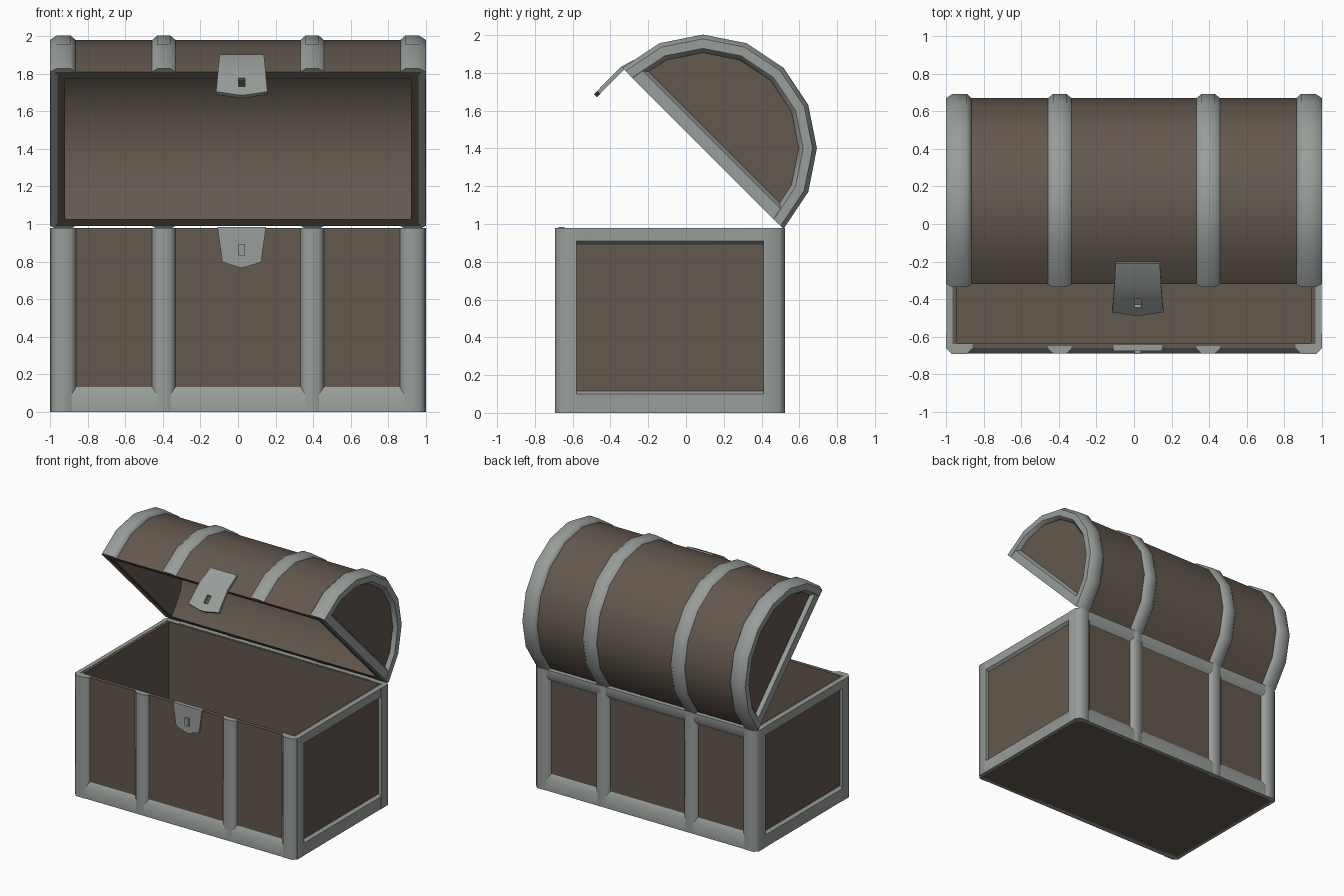
import bpy, bmesh, math

if "Cube" in bpy.data.objects:
    bpy.data.objects.remove(bpy.data.objects["Cube"])


def material(name, col):
    m = bpy.data.materials.new(name)
    m.diffuse_color = (*col, 1)
    m.use_nodes = True
    m.node_tree.nodes["Principled BSDF"].inputs["Base Color"].default_value = m.diffuse_color
    return m


WOOD = material("brown_wood", (0.125, 0.098, 0.077))
METAL = material("grey_metal", (0.315, 0.342, 0.325))


def finish(name, bm, mat, angle=50, solid=0):
    bmesh.ops.recalc_face_normals(bm, faces=bm.faces)
    me = bpy.data.meshes.new(name)
    bm.to_mesh(me)
    bm.free()
    me.materials.append(mat)
    ob = bpy.data.objects.new(name, me)
    bpy.context.collection.objects.link(ob)
    bpy.ops.object.select_all(action='DESELECT')
    ob.select_set(True)
    bpy.context.view_layer.objects.active = ob
    if solid:
        s = ob.modifiers.new("thickness", 'SOLIDIFY')
        s.thickness, s.offset = solid, 0
        bpy.ops.object.modifier_apply(modifier=s.name)
    bpy.ops.object.shade_smooth_by_angle(angle=math.radians(angle))
    return ob


def loft(name, rings, mat, caps=True, loop=False, angle=50):
    """Join closed rings of points into a skin, capped or looped."""
    bm = bmesh.new()
    vs = [[bm.verts.new(p) for p in r] for r in rings]
    n = len(rings[0])
    pairs = list(zip(vs, vs[1:])) + ([(vs[-1], vs[0])] if loop else [])
    for a, b in pairs:
        for i in range(n):
            j = (i + 1) % n
            bm.faces.new((a[i], a[j], b[j], b[i]))
    if caps and not loop:
        bm.faces.new(vs[0])
        bm.faces.new(vs[-1])
    return finish(name, bm, mat, angle)


def back(y):
    """Mirror a front depth to the back of the base."""
    return -0.17 - y


# base: open wooden box
bm = bmesh.new()
bmesh.ops.create_cube(bm, size=1)
for v in bm.verts:
    v.co = (v.co.x * 1.95, v.co.y * 1.16 - 0.085, (v.co.z + 0.5) * 0.978)
top = max(bm.faces, key=lambda f: f.calc_center_median().z)
bmesh.ops.inset_region(bm, faces=[top], thickness=0.045)
inner = bmesh.ops.extrude_face_region(bm, geom=[top])['geom']
bmesh.ops.delete(bm, geom=[top], context='FACES')
for g in inner:
    if isinstance(g, bmesh.types.BMVert):
        g.co.z = 0.04
finish("base_box", bm, WOOD)

# base: upright corner and middle bands, front and back
for flip, side in ((lambda y: y, "front"), (back, "back")):
    for s, hand in ((-1, "left"), (1, "right")):
        corner = [(1, -0.58), (1, -0.66), (0.97, -0.693), (0.89, -0.693), (0.86, -0.663), (0.86, -0.64), (0.97, -0.64), (0.97, -0.58)]
        middle = [(0.457, -0.65), (0.457, -0.665), (0.43, -0.69), (0.36, -0.69), (0.333, -0.665), (0.333, -0.65)]
        for prof, part in ((corner, "corner_band"), (middle, "middle_band")):
            loft(f"{side}_{hand}_{part}",
                 [[(s * x, flip(y), z) for x, y in prof] for z in (0, 0.98)], METAL)
    # base: lower rails
    rail = [(-0.65, 0), (-0.69, 0), (-0.69, 0.09), (-0.665, 0.132), (-0.65, 0.132)]
    loft(f"{side}_lower_rail", [[(x, flip(y), z) for y, z in rail] for x in (-0.96, 0.96)], METAL)
rail = [(-0.65, 0.98), (-0.69, 0.98), (-0.69, 0.92), (-0.665, 0.885), (-0.65, 0.885)]
loft("back_upper_rail", [[(x, back(y), z) for y, z in rail] for x in (-0.96, 0.96)], METAL)


# base: end frames around the side panels
def rect(x, y0, y1, z0, z1):
    return [(x, y0, z0), (x, y1, z0), (x, y1, z1), (x, y0, z1)]


for s, hand in ((-1, "left"), (1, "right")):
    loft(f"{hand}_end_frame", [rect(s * 0.965, -0.665, 0.495, 0, 0.98),
                               rect(s * 0.998, -0.665, 0.495, 0, 0.98),
                               rect(s * 0.998, -0.60, 0.43, 0.10, 0.91),
                               rect(s * 0.973, -0.578, 0.408, 0.118, 0.892)],
         METAL, loop=True)

# lid: open half barrel, swung back on its hinge
CY, CZ, SEG = 0.09, 1.40, 8
ANGLES = [math.radians(135 - 180 * i / SEG) for i in range(SEG + 1)]


def arc(x, r):
    return [(x, CY + r * math.cos(a), CZ + r * math.sin(a)) for a in ANGLES]


bm = bmesh.new()
A, B, C, D = [[bm.verts.new(p) for p in arc(x, r)] for x, r in
              ((-0.972, 0.58), (0.972, 0.58), (0.92, 0.53), (-0.92, 0.53))]
for p, q in ((A, B), (C, D)):
    for i in range(SEG):
        bm.faces.new((p[i], p[i + 1], q[i + 1], q[i]))
for r in (A, B, C, D):
    bm.faces.new(r)
for i in (0, SEG):
    bm.faces.new((A[i], B[i], C[i], D[i]))
bm.faces.new((A[0], D[0], D[-1], A[-1]))
bm.faces.new((B[0], C[0], C[-1], B[-1]))
finish("lid_barrel", bm, WOOD)


# lid: curved metal bands
def lid_band(name, prof, s):
    rings = [[(s * x, CY + r * math.cos(a), CZ + r * math.sin(a)) for x, r in prof] for a in ANGLES]
    loft(name, rings, METAL)


K = math.sqrt(0.5)
for s, hand in ((-1, "left"), (1, "right")):
    lid_band(f"lid_{hand}_corner_band",
             [(0.865, 0.57), (0.865, 0.58), (0.89, 0.603), (0.965, 0.603), (1.0, 0.58),
              (1.0, 0.53), (0.973, 0.507), (0.96, 0.507), (0.96, 0.57)], s)
    lid_band(f"lid_{hand}_middle_band",
             [(0.457, 0.57), (0.457, 0.58), (0.43, 0.603), (0.36, 0.603), (0.333, 0.58), (0.333, 0.57)], s)
    # lid: straight bar along the bottom of each end
    bar = [(0.96, -0.001), (0.998, -0.001), (0.998, 0.065), (0.973, 0.085), (0.96, 0.085)]
    loft(f"lid_{hand}_end_bar",
         [[(s * x, CY + K * (n - t), CZ + K * (n + t)) for x, n in bar] for t in (-0.56, 0.56)], METAL)

# hasp on the lid: bent plate with a slot
LX = 0.02
rows = [(-0.205, 1.893, 0.118), (-0.335, 1.825, 0.125), (-0.39, 1.77, 0.13),
        (-0.437, 1.723, 0.134), (-0.462, 1.697, 0.138)]
bm = bmesh.new()
grid = []
for k, (y, z, w) in enumerate(rows):
    row = []
    for x in (-w, -0.018, 0.018, w):
        d = 0.018 if k == 4 and abs(x) < 0.05 else 0
        row.append(bm.verts.new((LX + x, y - d, z - d)))
    grid.append(row)
for k in range(4):
    for i in range(3):
        if (k, i) != (2, 1):
            bm.faces.new((grid[k][i], grid[k][i + 1], grid[k + 1][i + 1], grid[k + 1][i]))
finish("lid_hasp", bm, METAL, solid=0.022)

# lock plate and lug on the front
plate = [(-0.13, 0.985), (0.13, 0.985), (0.103, 0.797), (0, 0.765), (-0.103, 0.797)]
loft("lock_plate", [[(LX + x, y, z) for x, z in plate] for y in (-0.643, -0.676)], METAL)
loft("lock_lug", [[(LX + x, y, z) for x, z in
                   ((-0.017, 0.832), (0.017, 0.832), (0.017, 0.893), (-0.017, 0.893))]
                  for y in (-0.66, -0.693)], METAL)
